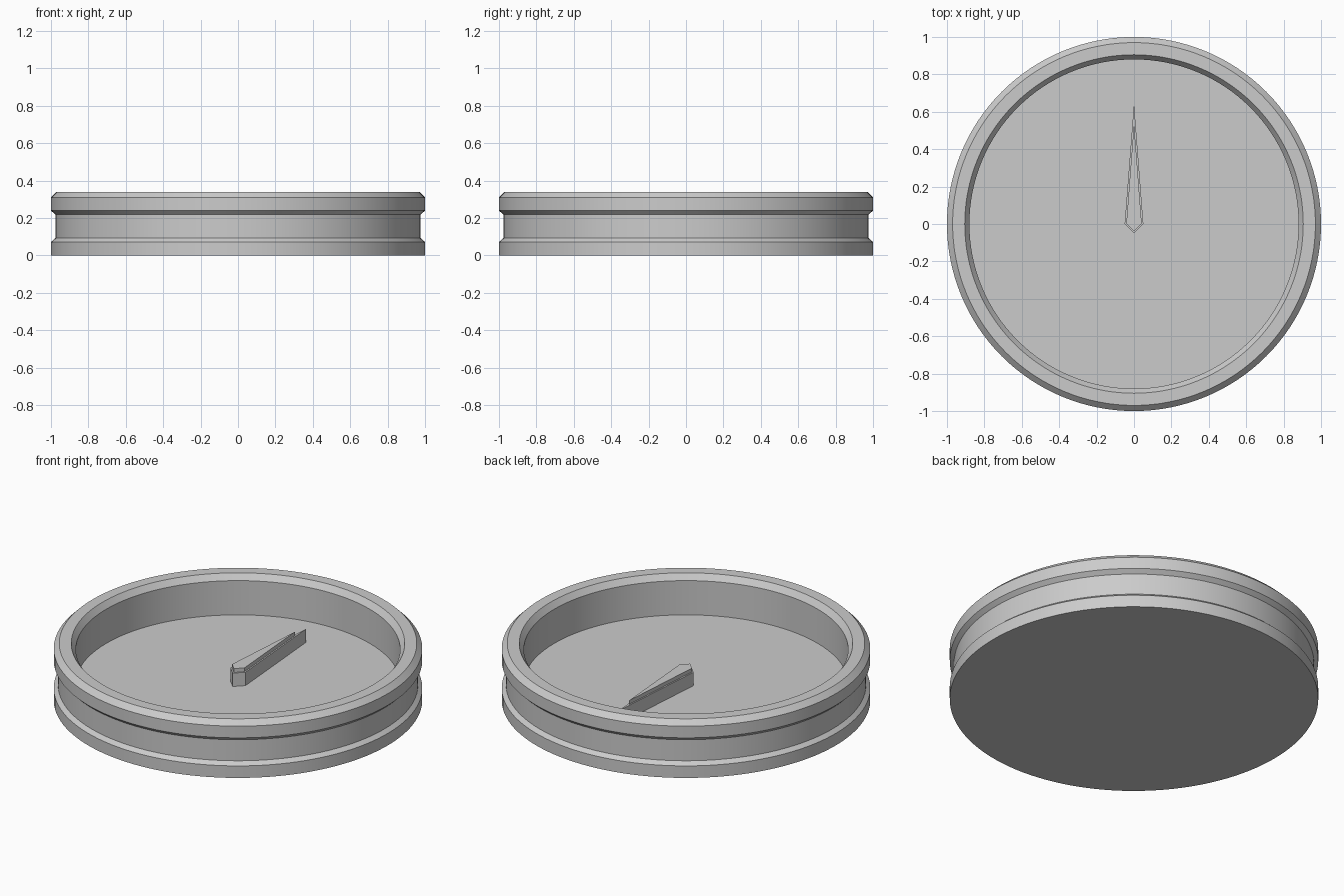
import bpy, bmesh, math

if "Cube" in bpy.data.objects:
    bpy.data.objects.remove(bpy.data.objects["Cube"])

grey = bpy.data.materials.new("plain grey")
grey.diffuse_color = (0.6, 0.6, 0.6, 1)
grey.use_nodes = True
grey.node_tree.nodes["Principled BSDF"].inputs["Base Color"].default_value = grey.diffuse_color


def finish(name, bm, smooth=False):
    bmesh.ops.recalc_face_normals(bm, faces=bm.faces[:])
    mesh = bpy.data.meshes.new(name)
    bm.to_mesh(mesh)
    bm.free()
    mesh.materials.append(grey)
    ob = bpy.data.objects.new(name, mesh)
    bpy.context.collection.objects.link(ob)
    if smooth:
        bpy.ops.object.select_all(action='DESELECT')
        ob.select_set(True)
        bpy.context.view_layer.objects.active = ob
        bpy.ops.object.shade_smooth_by_angle(angle=math.radians(20))
    return ob


def lathe(name, profile, n=128):
    """Revolve an open (radius, z) profile and cap both ends."""
    bm = bmesh.new()
    rings = [[bm.verts.new((r * math.cos(2 * math.pi * i / n),
                            r * math.sin(2 * math.pi * i / n), z))
              for i in range(n)] for r, z in profile]
    for a, b in zip(rings, rings[1:]):
        for i in range(n):
            j = (i + 1) % n
            bm.faces.new((a[i], a[j], b[j], b[i]))
    bm.faces.new(rings[0])
    bm.faces.new(rings[-1])
    return finish(name, bm, smooth=True)


def layered(name, layers):
    """Join stacked outlines (points, z) into one stepped solid."""
    bm = bmesh.new()
    rings = [[bm.verts.new((x, y, z)) for x, y in pts] for pts, z in layers]
    for a, b in zip(rings, rings[1:]):
        for i in range(len(a)):
            j = (i + 1) % len(a)
            bm.faces.new((a[i], a[j], b[j], b[i]))
    bm.faces.new(rings[0])
    bm.faces.new(rings[-1])
    return finish(name, bm)


# round case: foot band, waist groove, bevelled rim and recessed dial floor
lathe("case", [(1, 0), (1, 0.072), (0.977, 0.092), (0.977, 0.218), (1, 0.24),
               (1, 0.31), (0.97, 0.34), (0.905, 0.34), (0.88, 0.305), (0.88, 0.10)])

# pointer: long kite with a smaller raised step on top
outer = [(0, -0.05), (0.05, 0), (0, 0.645), (-0.05, 0)]
inner = [(0, -0.039), (0.041, 0.003), (0, 0.54), (-0.041, 0.003)]
layered("pointer", [(outer, 0.095), (outer, 0.18), (inner, 0.18), (inner, 0.203)])
